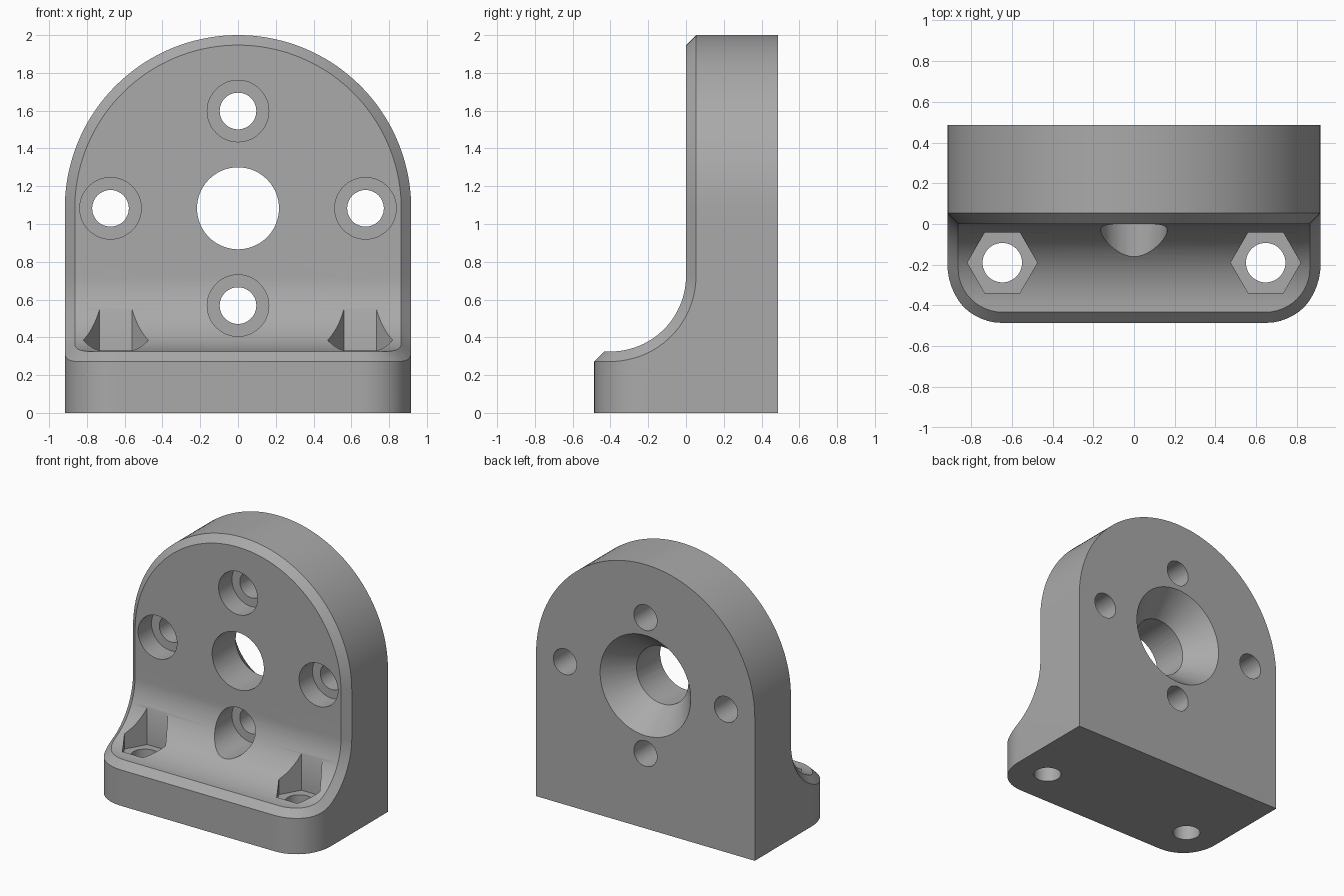
import bpy, bmesh
from math import sin, cos, pi, radians
from mathutils import Vector

if "Cube" in bpy.data.objects:
    bpy.data.objects.remove(bpy.data.objects["Cube"], do_unlink=True)

HALF_W, BACK, FRONT = 0.917, 0.486, -0.486
FILLET, FLAT, BASE_Z = 0.4, 0.086, 0.325
CORNER, CHAMFER = 0.27, 0.053
AXIS_Z = 1.083
WALL_S = FLAT + FILLET * pi / 2
ARCH_S = WALL_S + AXIS_Z - BASE_Z - FILLET

mat = bpy.data.materials.new("plain grey")
mat.use_nodes = True
GREY = (0.4, 0.4, 0.4, 1)
mat.diffuse_color = GREY
mat.node_tree.nodes["Principled BSDF"].inputs["Base Color"].default_value = GREY


def surface(x, s, depth=0.0):
    """Point on the L-shaped front surface at path length s, sunk by depth."""
    angle = min(max((s - FLAT) / FILLET, 0), pi / 2)
    y = FRONT + min(s, FLAT) + FILLET * sin(angle)
    z = BASE_Z + FILLET * (1 - cos(angle)) + max(s - WALL_S, 0)
    return Vector((x, y + depth * sin(angle), z - depth * cos(angle)))


def outline(inset):
    """Right-hand half outline as (x, s): rounded corner, straight side, arch."""
    r, R = CORNER - inset, HALF_W - inset
    corner = [(HALF_W - CORNER + r * sin(a), CORNER - r * cos(a))
              for a in (i * pi / 24 for i in range(13))]
    side = [(R, CORNER + (WALL_S - CORNER) * i / 16) for i in range(1, 17)]
    arch = [(R * cos(a), ARCH_S + R * sin(a))
            for a in (i * pi / 72 for i in range(37))]
    return corner, side, arch


# Body: chamfered front surface, sides, back and underside
bm = bmesh.new()


def face(points):
    bm.faces.new([bm.verts.new(p) for p in points])


def mirrored(points):
    return [Vector((-p.x, p.y, p.z)) for p in points]


def both(points):
    face(points)
    face(mirrored(points)[::-1])


inner = [surface(x, s) for part in outline(CHAMFER) for x, s in part]
corner, side, arch = [[surface(x, s, CHAMFER) for x, s in part] for part in outline(0)]
outer = corner + side + arch
floor = [Vector((p.x, p.y, 0)) for p in corner]
rear = [Vector((p.x, BACK, p.z)) for p in arch]
heel = Vector((HALF_W, BACK, 0))

for i in range(len(inner) - 1):
    a, b = inner[i], inner[i + 1]
    face(mirrored([a])[:1] + [a, b] + ([] if b.x < 1e-4 else mirrored([b])))
    both([a, outer[i], outer[i + 1], b])
for low, high in ((floor, corner), (arch, rear)):
    for i in range(len(low) - 1):
        both([low[i], low[i + 1], high[i + 1], high[i]])
both([floor[-1], heel, rear[0]] + arch[:1] + side[::-1] + corner[-1:])
face(mirrored(floor[:1]) + floor[:1] + corner[:1] + mirrored(corner[:1]))
face(mirrored(inner[:1]) + mirrored(corner[:1]) + corner[:1] + inner[:1])
face(floor + [heel] + mirrored([heel] + floor[::-1]))
face([heel] + rear + mirrored(rear[:-1][::-1] + [heel]))
bmesh.ops.remove_doubles(bm, verts=bm.verts, dist=1e-4)
bmesh.ops.recalc_face_normals(bm, faces=bm.faces)
mesh = bpy.data.meshes.new("bracket_body")
bm.to_mesh(mesh)
bm.free()
body = bpy.data.objects.new("bracket_body", mesh)
bpy.context.collection.objects.link(body)
mesh.materials.append(mat)
bpy.context.view_layer.objects.active = body
body.select_set(True)


def cut(start, end, r1, r2=None, sides=48):
    """Subtract a cylinder, cone or prism running from start to end."""
    start, end = Vector(start), Vector(end)
    way = end - start
    cutter_bm = bmesh.new()
    bmesh.ops.create_cone(cutter_bm, cap_ends=True, segments=sides, radius1=r1,
                          radius2=r1 if r2 is None else r2, depth=way.length)
    turn = way.to_track_quat('Z', 'Y').to_matrix().to_4x4()
    if sides == 6:  # points of the hexagon face sideways
        for v in cutter_bm.verts:
            v.co.x, v.co.y = v.co.y, -v.co.x
    cutter_bm.transform(turn)
    bmesh.ops.translate(cutter_bm, verts=cutter_bm.verts, vec=(start + end) / 2)
    cutter_mesh = bpy.data.meshes.new("cutter")
    cutter_bm.to_mesh(cutter_mesh)
    cutter_bm.free()
    cutter_mesh.materials.append(mat)
    cutter = bpy.data.objects.new("cutter", cutter_mesh)
    cutter.hide_render = True
    bpy.context.collection.objects.link(cutter)
    mod = body.modifiers.new("cut", 'BOOLEAN')
    mod.operation, mod.solver, mod.object = 'DIFFERENCE', 'EXACT', cutter
    bpy.ops.object.modifier_apply(modifier=mod.name)
    bpy.data.objects.remove(cutter, do_unlink=True)


# Central bore with a conical rear opening
cut((0, -1, AXIS_Z), (0, 1, AXIS_Z), 0.217, sides=72)
cut((0, BACK + 0.1, AXIS_Z), (0, BACK - 0.25, AXIS_Z), 0.46, 0.18, sides=72)

# Four counterbored screw holes around the bore
for x, dz in ((0.675, 0), (-0.675, 0), (0, 0.515), (0, -0.515)):
    z = AXIS_Z + dz
    cut((x, -1, z), (x, 1, z), 0.097)
    cut((x, -1, z), (x, 0.16, z), 0.163)

# Hexagonal nut pockets and foot bolt holes
for x in (-0.647, 0.647):
    cut((x, -0.19, -1), (x, -0.19, 1), 0.097)
    cut((x, -0.19, 0.27), (x, -0.19, 1), 0.172, sides=6)

bpy.ops.object.shade_smooth_by_angle(angle=radians(28))
